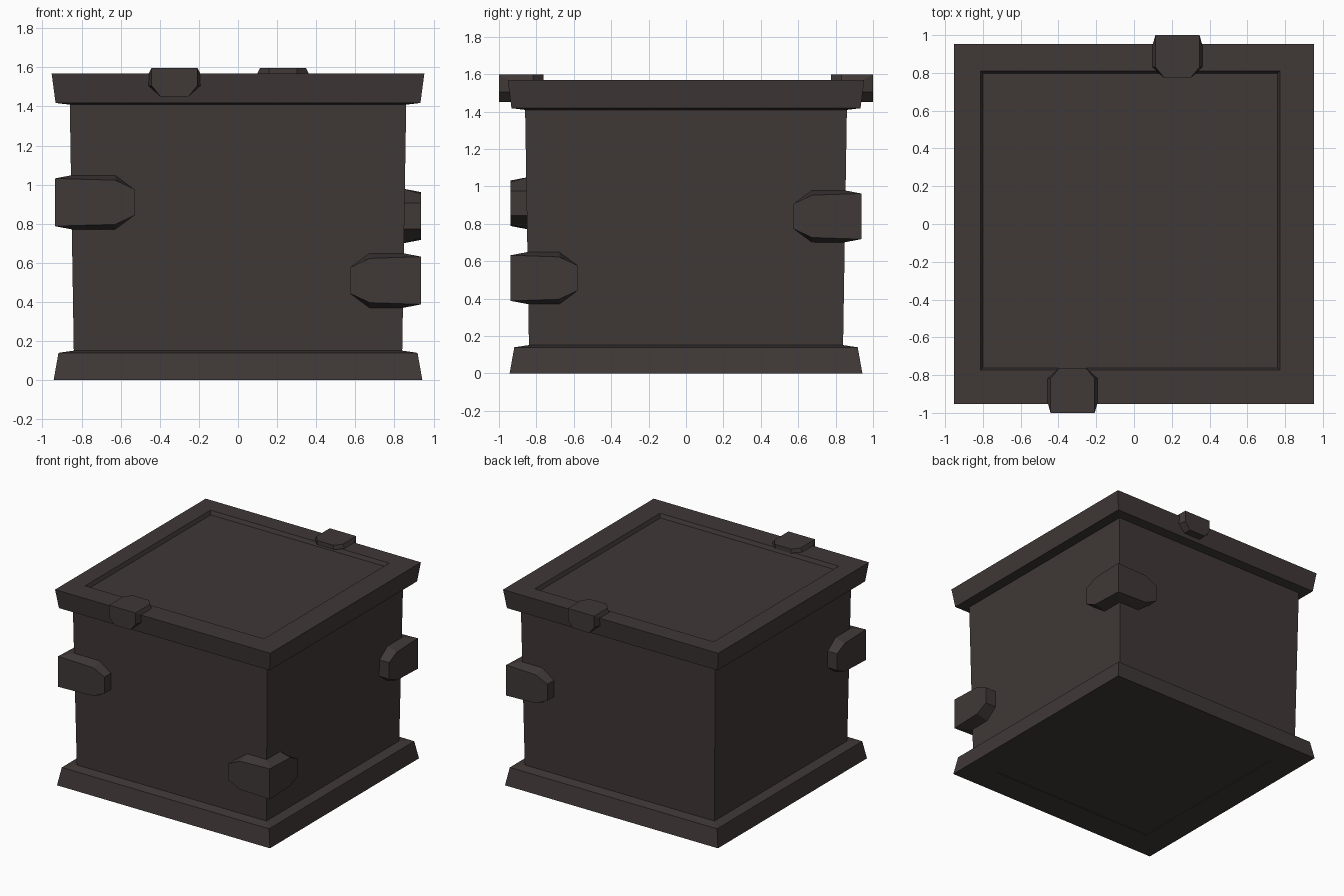
import bpy, bmesh
from mathutils import Vector

if "Cube" in bpy.data.objects:
    bpy.data.objects.remove(bpy.data.objects["Cube"])

mat = bpy.data.materials.new("dark brown")
mat.diffuse_color = (0.050, 0.040, 0.038, 1)
mat.use_nodes = True
mat.node_tree.nodes["Principled BSDF"].inputs["Base Color"].default_value = mat.diffuse_color


def finish(name, bm):
    bmesh.ops.recalc_face_normals(bm, faces=bm.faces)
    me = bpy.data.meshes.new(name)
    bm.to_mesh(me)
    bm.free()
    me.materials.append(mat)
    ob = bpy.data.objects.new(name, me)
    bpy.context.collection.objects.link(ob)
    return ob


def square_stack(name, rings):
    """Solid from square rings (half size, z, centre x, centre y), capped at both ends."""
    bm = bmesh.new()
    loops = []
    for h, z, cx, cy in rings:
        loops.append([bm.verts.new((cx + sx * h, cy + sy * h, z))
                      for sx, sy in ((-1, -1), (1, -1), (1, 1), (-1, 1))])
    for a, b in zip(loops, loops[1:]):
        for i in range(4):
            j = (i + 1) % 4
            bm.faces.new((a[i], a[j], b[j], b[i]))
    bm.faces.new(loops[0][::-1])
    bm.faces.new(loops[-1])
    return finish(name, bm)


def bracket(name, corner, da, db, la, lb, ta, tb, sh, wr, wo, wb, wt):
    """Two tapered tongues folded round an edge: lengths la/lb, depths ta/tb,
    half widths at ridge, outer shoulder, base and tip."""
    P, A, B = Vector(corner), Vector(da), Vector(db)
    W = A.cross(B)
    prof = [(0, 0, wr), (la - sh, 0, wo), (la, 0, wt), (la, ta, wt), (la - sh, ta, wb),
            (tb, ta, wb), (tb, lb - sh, wb), (tb, lb, wt), (0, lb, wt), (0, lb - sh, wo)]
    bm = bmesh.new()
    sides = [[bm.verts.new(P + A * u + B * v + W * w * s) for u, v, w in prof] for s in (-1, 1)]
    for i in range(10):
        j = (i + 1) % 10
        bm.faces.new((sides[0][i], sides[0][j], sides[1][j], sides[1][i]))
    for s in sides:
        for f in ((0, 1, 4, 5), (1, 2, 3, 4), (0, 5, 6, 9), (9, 6, 7, 8)):
            bm.faces.new([s[i] for i in f])
    return finish(name, bm)


# Box body, slightly wider at the top
square_stack("body", [(0.839, 0.10, 0, 0), (0.861, 1.46, 0, 0)])

# Base plinth with a faint panel underneath
square_stack("base", [(0.72, 0.005, 0, 0), (0.72, 0, 0, 0), (0.943, 0, 0, 0),
                      (0.918, 0.14, 0, 0), (0.835, 0.152, 0, 0)])

# Lid with a recessed, slightly off-centre top panel
square_stack("lid", [(0.85, 1.408, 0, 0), (0.933, 1.418, 0, 0), (0.953, 1.568, 0, 0),
                     (0.792, 1.568, -0.02, 0.018), (0.78, 1.538, -0.02, 0.018)])

# Corner brackets on three upright edges
body_w = (0.122, 0.113, 0.14, 0.066)
c = 0.937
bracket("front_left_bracket", (-c, -c, 0.91), (1, 0, 0), (0, 1, 0),
        0.41, 0.365, 0.095, 0.095, 0.10, *body_w)
bracket("front_right_bracket", (c, -c, 0.51), (-1, 0, 0), (0, 1, 0),
        0.365, 0.36, 0.095, 0.095, 0.10, *body_w)
bracket("back_right_bracket", (c, c, 0.84), (-1, 0, 0), (0, -1, 0),
        0.365, 0.365, 0.095, 0.095, 0.10, *body_w)

# Clips folded over the lid's front and back edges
lid_w = (0.117, 0.117, 0.135, 0.072)
bracket("front_clip", (-0.325, -1.0, 1.598), (0, 1, 0), (0, 0, -1),
        0.237, 0.147, 0.035, 0.065, 0.055, *lid_w)
bracket("back_clip", (0.23, 1.0, 1.598), (0, -1, 0), (0, 0, -1),
        0.224, 0.147, 0.035, 0.065, 0.055, *lid_w)
